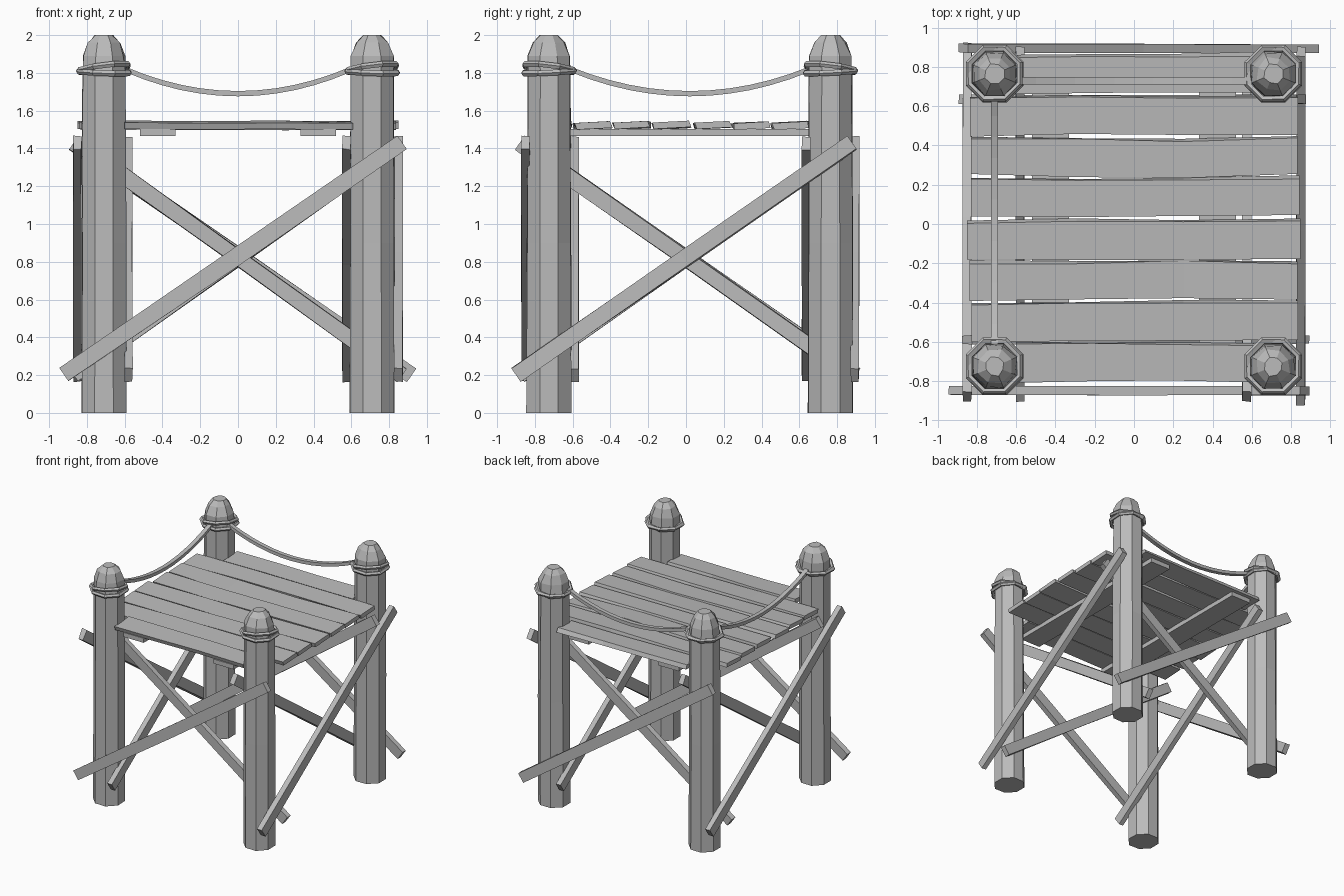
import bpy, math, random
from mathutils import Vector, Matrix

random.seed(4)
cube = bpy.data.objects.get("Cube")
if cube:
    bpy.data.objects.remove(cube)

grey = bpy.data.materials.new("plain grey")
grey.use_nodes = True
grey.diffuse_color = (0.5, 0.5, 0.5, 1)
grey.node_tree.nodes["Principled BSDF"].inputs["Base Color"].default_value = (0.5, 0.5, 0.5, 1)


def jit(a):
    return random.uniform(-a, a)


def loft(name, rings):
    """Skin a list of equal-sized point rings and cap both ends."""
    n = len(rings[0])
    verts = [p for ring in rings for p in ring]
    faces = [list(range(n))[::-1], list(range(len(verts) - n, len(verts)))]
    for k in range(len(rings) - 1):
        for i in range(n):
            j = (i + 1) % n
            faces.append([k * n + i, k * n + j, (k + 1) * n + j, (k + 1) * n + i])
    mesh = bpy.data.meshes.new(name)
    mesh.from_pydata(verts, [], faces)
    mesh.materials.append(grey)
    obj = bpy.data.objects.new(name, mesh)
    bpy.context.collection.objects.link(obj)
    return obj


def polygon(centre, radius, sides=8, wobble=0.0):
    pts = []
    for i in range(sides):
        a = (i + 0.5) * math.tau / sides
        r = radius + jit(wobble)
        pts.append(Vector(centre) + Vector((r * math.cos(a), r * math.sin(a), 0)))
    return pts


def section(centre, u, v, wobble=0.0):
    return [centre + u * (s + jit(wobble)) + v * (t + jit(wobble))
            for s, t in ((-1, -1), (1, -1), (1, 1), (-1, 1))]


def brace(name, p, q, normal):
    p, q, normal = Vector(p), Vector(q), Vector(normal)
    across = (q - p).normalized().cross(normal)
    loft(name, [section(p.lerp(q, t), across * 0.042, normal * 0.022, 0.12)
                for t in (0, 0.5, 1)])


def rope_loop(name, centre, tilt, turn, radius):
    """Octagonal rope ring, tilted around the post."""
    bpy.ops.mesh.primitive_torus_add(major_segments=8, minor_segments=5,
                                     major_radius=radius, minor_radius=0.016)
    ring = bpy.context.object
    ring.name = name
    ring.data.materials.append(grey)
    ring.data.transform(Matrix.Translation(centre) @ Matrix.Rotation(turn, 4, "Z")
                        @ Matrix.Rotation(tilt, 4, "X") @ Matrix.Rotation(math.pi / 8 - turn, 4, "Z"))


def hanging_rope(name, a, b, sag):
    a, b = Vector(a), Vector(b)
    side = (b - a).normalized().cross(Vector((0, 0, 1))) * 0.018
    rings = []
    for i in range(13):
        t = i / 12
        c = a.lerp(b, t) - Vector((0, 0, sag * (1 - (2 * t - 1) ** 2)))
        rings.append(section(c, side, Vector((0, 0, 0.014))))
    loft(name, rings)


# Corner posts with faceted caps and rope lashings
FRONT, BACK, SIDE = -0.725, 0.765, 0.71
for y, row in ((FRONT, "front"), (BACK, "back")):
    for x, col in ((-SIDE, "right"), (SIDE, "left")):
        label = f"{row}_{col}"
        loft("post_" + label, [polygon((x, y, z), r, 8, w) for z, r, w in (
            (0, 0.128, 0.003), (0.9, 0.126, 0.004), (1.8, 0.122, 0.003),
            (1.89, 0.117, 0.008), (1.96, 0.088, 0.006), (2.0, 0.05, 0.006))])
        rope_loop("lashing_lower_" + label, (x, y, 1.805), 0.06, 0.6, 0.143)
        rope_loop("lashing_upper_" + label, (x, y, 1.825), -0.17, 0.8, 0.138)

# Sagging hand ropes on two sides
hanging_rope("hand_rope_right", (-SIDE, FRONT + 0.11, 1.82), (-SIDE, BACK - 0.11, 1.82), 0.13)
hanging_rope("hand_rope_back", (-SIDE + 0.11, 0.73, 1.82), (SIDE - 0.11, 0.73, 1.82), 0.13)

# Crossed braces: one outside and one inside the posts on each side
LOW, HIGH = 0.2, 1.43
for row, outer, inner, s in (("front", -0.85, -0.59, 1), ("back", 0.895, 0.635, -1)):
    brace(row + "_outer_brace", (-0.92 * s, outer, LOW), (0.87 * s, outer, HIGH), (0, 1, 0))
    brace(row + "_inner_brace", (0.87 * s, inner, LOW), (-0.85 * s, inner, HIGH), (0, 1, 0))
for col, outer, inner, s in (("left", 0.85, 0.575, 1), ("right", -0.85, -0.58, -1)):
    brace(col + "_outer_brace", (outer, -0.9 * s, LOW), (outer, 0.88 * s, HIGH), (1, 0, 0))
    brace(col + "_inner_brace", (inner, 0.88 * s, LOW), (inner, -0.88 * s, HIGH), (1, 0, 0))

# Joists under the deck
for x, col in ((-0.425, "right"), (0.425, "left")):
    loft("joist_" + col, [section(Vector((x, y, 1.485)), Vector((0.095, 0, 0)),
                                  Vector((0, 0, 0.019))) for y in (-0.8, 0.84)])

# Uneven deck planks; the end ones fit between the posts
for i in range(8):
    y = -0.705 + i * 0.21
    half = 0.61 if i in (0, 7) else 0.84
    rings = []
    for t in (-1, -0.35, 0.3, 1):
        c = Vector((t * half + (jit(0.012) if abs(t) == 1 else 0), y + jit(0.008), 1.522 + jit(0.003)))
        rings.append(section(c, Vector((0, 0.094, 0.005)), Vector((0, -0.006, 0.017)), 0.07))
    loft(f"deck_plank_{i + 1}", rings)
